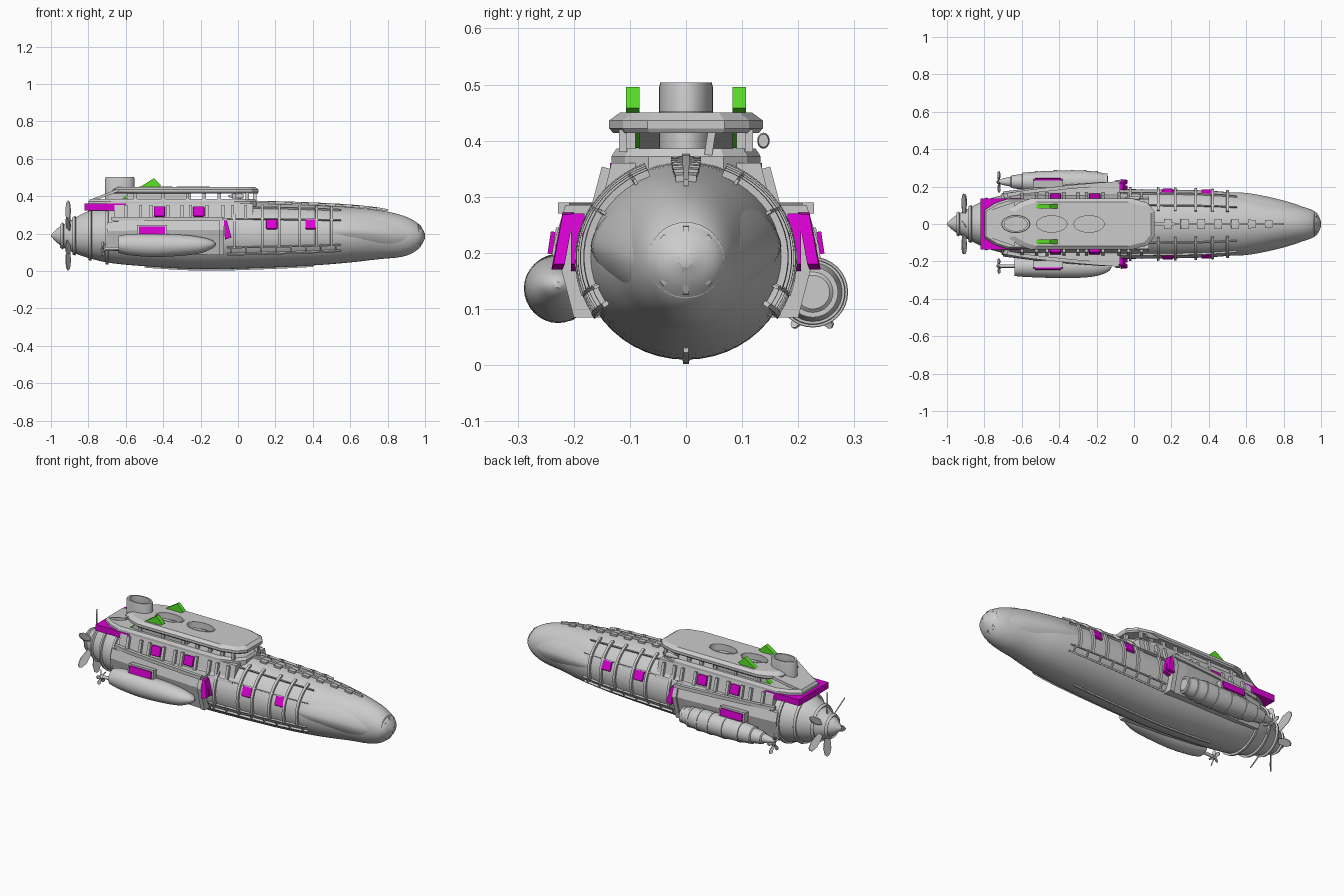
import bpy, bmesh, math
from mathutils import Vector, Matrix

if "Cube" in bpy.data.objects:
    bpy.data.objects.remove(bpy.data.objects["Cube"])

def mat(name, col):
    m = bpy.data.materials.new(name)
    m.diffuse_color = col
    m.use_nodes = True
    m.node_tree.nodes["Principled BSDF"].inputs["Base Color"].default_value = m.diffuse_color
    return m
MAG, GRN = mat("magenta", (0.7, 0.0, 0.65, 1)), mat("green", (0.1, 0.75, 0.02, 1))

def make(name, verts, faces, m=None, smooth=None, bevel=0):
    bm = bmesh.new()
    vs = [bm.verts.new(v) for v in verts]
    for f in faces:
        bm.faces.new([vs[i] for i in f])
    bmesh.ops.recalc_face_normals(bm, faces=bm.faces)
    me = bpy.data.meshes.new(name)
    bm.to_mesh(me); bm.free()
    ob = bpy.data.objects.new(name, me)
    bpy.context.collection.objects.link(ob)
    if m: me.materials.append(m)
    if bevel:
        b = ob.modifiers.new("bevel", 'BEVEL'); b.width = bevel; b.segments = 2
    if smooth:
        bpy.ops.object.select_all(action='DESELECT')
        ob.select_set(True); bpy.context.view_layer.objects.active = ob
        bpy.ops.object.shade_smooth_by_angle(angle=math.radians(smooth))
    return ob

def rings(name, loops, closed=False, **k):
    n, r = len(loops[0]), len(loops)
    F = [[i*n+j, i*n+(j+1) % n, (i+1) % r*n+(j+1) % n, (i+1) % r*n+j]
         for i in range(r if closed else r-1) for j in range(n)]
    if not closed:
        F += [list(range(n)), list(range((r-1)*n, r*n))]
    return make(name, [p for l in loops for p in l], F, **k)

def prism(name, pts, vec, **k):
    a = [Vector(p) for p in pts]
    return rings(name, [a, [p+Vector(vec) for p in a]], **k)

def box(name, c, s, rot=0, **k):
    R = Matrix.Rotation(rot, 3, 'X')
    P = [Vector(c)+R @ Vector((-s[0]/2, a*s[1]/2, b*s[2]/2)) for a, b in ((-1, -1), (1, -1), (1, 1), (-1, 1))]
    return prism(name, P, (s[0], 0, 0), **k)

def resample(secs, k=5):
    out = []
    for i in range(len(secs)-1):
        p = [Vector(secs[max(0, min(len(secs)-1, i+d))]) for d in (-1, 0, 1, 2)]
        for j in range(k):
            t = j/k
            out.append(0.5*(2*p[1]+(p[2]-p[0])*t+(2*p[0]-5*p[1]+4*p[2]-p[3])*t*t+(3*p[1]-p[0]-3*p[2]+p[3])*t**3))
    return out+[Vector(secs[-1])]

def oval(x, y, w, zt, zb, e=1.0, n=48):
    out, c, h = [], (zt+zb)/2, (zt-zb)/2
    for i in range(n):
        a = 2*math.pi*i/n
        C, S = math.cos(a), math.sin(a)
        out.append((x, y+w*math.copysign(abs(C)**e, C), c+h*math.copysign(abs(S)**e, S)))
    return out

# ---- main hull: x, half width, top, bottom
hull_rows = resample([Vector(v).to_4d() if len(v) == 3 else Vector(v) for v in [
    (-1, .004, .194, .186), (-.96, .04, .232, .145), (-.9, .075, .267, .107), (-.8, .125, .32, .07),
    (-.68, .158, .343, .043), (-.5, .175, .355, .026), (-.2, .185, .362, .010), (.1, .185, .362, .016),
    (.4, .178, .353, .03), (.6, .158, .342, .046), (.75, .125, .326, .063), (.87, .1, .3, .075),
    (.94, .08, .27, .1), (.98, .055, .235, .138), (1, .012, .198, .176)]])
rings("hull", [oval(r[0], 0, r[1], r[2], r[3]) for r in hull_rows], smooth=40)

def hull_pt(x, a, off):
    for p, q in zip(hull_rows, hull_rows[1:]):
        if p[0] <= x <= q[0]:
            r = p.lerp(q, (x-p[0])/(q[0]-p[0])); break
    c, h = (r[2]+r[3])/2, (r[2]-r[3])/2
    return (x, (r[1]+off)*math.cos(a), c+(h+off)*math.sin(a))

# raised strip hugging the hull, angles in degrees from the +y side upward
def strip(name, x0, x1, a0, a1, off=.006):
    n = max(1, round(abs(a1-a0)/6)); m = max(1, round((x1-x0)/.03))
    g = [(x0+(x1-x0)*i/m, math.radians(a0+(a1-a0)*j/n)) for i in range(m+1) for j in range(n+1)]
    V = [hull_pt(x, a, off) for x, a in g]
    F = [[i*(n+1)+j, i*(n+1)+j+1, (i+1)*(n+1)+j+1, (i+1)*(n+1)+j] for i in range(m) for j in range(n)]
    ob = make(name, V, F)
    s = ob.modifiers.new("thickness", 'SOLIDIFY'); s.thickness = .012; s.offset = 0
    return ob

# nose fairing with pointed sides
nose = resample([(.46, .17, .335, .09), (.6, .166, .338, .085), (.75, .138, .323, .08),
                 (.87, .104, .296, .08), (.95, .07, .26, .11)])
rings("nose_fairing", [oval(r[0], 0, r[1], r[2], r[3], 1.2) for r in nose], smooth=40)
# nose cap ring and radial ribs
def tube(name, c, prof, n=32, sx=1, axis='X', **k):
    L = []
    for i in range(n):
        a = 2*math.pi*i/n
        L.append([(c[0]+h, c[1]+r*math.cos(a), c[2]+r*math.sin(a)) if axis == 'X' else
                  (c[0]+r*sx*math.cos(a), c[1]+r*math.sin(a), c[2]+h) for r, h in prof])
    return rings(name, L, closed=True, smooth=35, **k)
tube("nose_ring", (.965, 0, .187), [(.055, -.02), (.068, -.02), (.068, .0), (.055, .006)])
for i in range(8):
    a = i*math.pi/4
    R = Matrix.Rotation(a, 3, 'X')
    P = [R @ Vector(p)+Vector((0, 0, .187)) for p in ((.95, -.005, .064), (.975, -.005, .06), (1, -.003, .012), (.95, -.003, .012))]
    prism("nose_rib", P, R @ Vector((0, .01, 0)))

# tail and hull hoops
for x in (-.94, -.875, -.79, -.7):
    strip("tail_hoop", x-.007, x+.007, 0, 360, .005)
for x in (-.02, .13, .22, .33, .42, .5):
    for s in (0, 1):
        strip("side_rib", x-.007, x+.007, *((-20, 68) if not s else (112, 200)))
for s in (0, 1):
    for a in (-20, 30, 58):
        A = 180-a if s else a
        strip("hull_stringer", -.06, .55, A-1, A+1, .004)
    A = 196 if s else -16
    strip("lower_rail", -.06, .55, *((-34, -31) if not s else (211, 214)), .005)
    for i in range(8):
        x = -.04+i*.08
        strip("lower_panel_divider", x, x+.006, *((-32, -18) if not s else (198, 212)), .004)
strip("top_ridge", .1, .8, 88, 92, .008)
strip("keel", -.5, .4, 268.5, 271.5, .002)
for i in range(7):
    strip("ridge_plate", .16+i*.09, .2+i*.09, 82, 98, .006)

# propellers
def propeller(name, c, R, r, n, w):
    for i in range(n):
        M = Matrix.Rotation(2*math.pi*i/n, 3, 'X') @ Matrix.Rotation(.6, 3, 'Z')
        pts = [(w*k, R*f) for k, f in ((-.35, r/R), (-.8, .5), (-1, .75), (-.6, .95), (0, 1), (.6, .95), (1, .75), (.8, .5), (.35, r/R))]
        P = [Vector(c)+M @ Vector((-.003, y, z)) for y, z in pts]
        prism(name+"_blade", P, M @ Vector((.006, 0, 0)))
    rings(name+"_hub", [oval(c[0]+d, c[1], q*r, c[2]+q*r, c[2]-q*r, n=20) for d, q in ((-r*1.2, .1), (-r*.7, .8), (r*.3, 1), (r, 1))], smooth=40)
propeller("main_propeller", (-.908, 0, .19), .186, .04, 6, .022)

# cabin, lower deck and stern block
def outline(x0, x1, w, cx, z):
    return [(x0, -w*.55, z), (x0+cx*.5, -w*.85, z), (x0+cx, -w, z), (x1-cx, -w, z), (x1-cx*.3, -w*.82, z), (x1, -w*.5, z),
            (x1, w*.5, z), (x1-cx*.3, w*.82, z), (x1-cx, w, z), (x0+cx, w, z), (x0+cx*.5, w*.85, z), (x0, w*.55, z)]
prism("cabin", [(-.66, -.16, .25), (-.66, -.133, .36), (-.66, .133, .36), (-.66, .16, .25)], (.74, 0, 0))
rings("lower_deck", [outline(-.8, .1, .133, .12, z) for z in (.32, .372)]+[outline(-.79, .09, .124, .12, .386)])
box("stern_block", (-.71, 0, .342), (.22, .27, .036), m=MAG)

# roof with two oval openings, supports and sloping tail
roof = rings("roof", [outline(-.66, .105, .13, .12, .414), outline(-.67, .11, .137, .12, .422),
                      outline(-.67, .11, .137, .12, .436), outline(-.64, .09, .118, .12, .45)])
cut = rings("roof_cutter", [[(cx+.083*math.cos(a*math.pi/16), .045*math.sin(a*math.pi/16), z) for a in range(32)]
                            for cx in (-.44,) for z in (.4, .48)])
cut2 = cut.copy(); cut2.data = cut.data.copy(); cut2.location.x = .2
bpy.context.collection.objects.link(cut2)
for c in (cut, cut2):
    b = roof.modifiers.new("opening", 'BOOLEAN'); b.object = c; b.solver = 'EXACT'
    c.hide_render = True; c.hide_viewport = True
for x in (-.44, -.24):
    tube("opening_rim", (x, 0, .447), [(.044, 0), (.048, 0), (.048, .005), (.044, .005)], sx=1.85, axis='Z')
prism("roof_tail", [(-.64, -.118, .44), (-.64, .118, .44), (-.78, .07, .386), (-.78, -.07, .386)], (0, 0, -.015))
for s in (-1, 1):
    for x in (-.55, -.4, -.27, -.18, -.1, -.02, .05):
        box("roof_post", (x, s*.112, .40), (.018, .014, .04))
    box("engine_casing", (-.42, s*.1, .398), (.34, .02, .035))
    # slanted green braces
    y = s*.095-.012
    prism("green_brace", [(-.62, y, .387), (-.45, y, .496), (-.41, y, .458), (-.53, y, .387)], (0, .024, 0), m=GRN)
tube("chimney", (-.632, 0, .37), [(.038, .02), (.048, .0), (.048, .125), (.046, .134), (.038, .134)], sx=1.62, axis='Z')
# side horn and lever
rings("horn", [oval(.0+d, .138, r, .4+r*1.3, .4-r*1.3, n=20) for d, r in ((-.05, .004), (-.03, .007), (.01, .011), (.03, .009))], smooth=40)
box("front_lever", (.09, .043, .397), (.02, .014, .045), rot=-.15)

# windows, cabin ribs and side panels on both sides
for s in (-1, 1):
    for x in (-.42, -.21):
        box("cabin_window", (x, s*.149, .318), (.06, .018, .056), s*.28, m=MAG, bevel=.006)
    for x in (.18, .39):
        box("hull_window", (x, s*(.168 if x < .3 else .164), .248), (.06, .026, .056), s*.42, m=MAG, bevel=.006)
    for x in (-.6, -.52, -.465, -.375, -.3, -.255, -.165, -.08, -.03, .04):
        box("cabin_rib", (x, s*.15, .315), (.016, .02, .075), s*.26)
    box("cabin_sill", (-.29, s*.163, .272), (.74, .014, .012), s*.28)

    # sponson that carries the pod, stepped in two layers
    sec = [(.12, .285), (.215, .285), (.235, .22), (.2, .085), (.105, .085)]
    def sp(x, k, dz): return [(x, s*(.0+y*k), .19+(z-.19)*dz) for y, z in sec]
    rings("sponson", [sp(-.7, .74, .75), sp(-.55, .82, .88), sp(-.35, .9, .95), sp(-.16, .96, .98), sp(-.08, .96, 1)])
    rings("sponson_front_frame", [sp(-.1, 1, 1), sp(-.075, 1, 1)])
    L = []
    for x, y in ((-.68, .155), (-.55, .175), (-.35, .197), (-.2, .21), (-.08, .218)):
        L.append([(x, s*(y-.01), .27), (x, s*(y+.01), .27), (x, s*(y+.01), .29), (x, s*(y-.01), .29)])
    rings("sponson_rail", L)
    y = s*.193
    prism("front_panel", [(-.075, y-.012, .27), (-.06, y-.012, .27), (-.035, y-.012, .18), (-.07, y-.012, .168)], (0, .024, 0), m=MAG)
    prism("front_panel_outer", [(-.075, s*.22, .272), (-.058, s*.22, .268), (-.036, s*.236, .18), (-.07, s*.24, .17)], (0, -s*.02, 0), m=MAG)
    box("pod_panel", (-.46, s*.226, .216), (.14, .036, .04), s*.15, m=MAG)
    box("pod_panel_frame", (-.46, s*.218, .216), (.16, .036, .054), s*.15)
    propeller("pod_propeller", (-.722, s*.225, .115), .06 if s > 0 else .042, .012, 5, .01)
    tube("pod_shaft", (-.72, s*.225, .12), [(.004, 0), (.009, 0), (.009, .12), (.004, .12)], n=12)

# near pod: blunt stern, long tapering bow
near = resample([(-.64, .05, .188, .098), (-.58, .055, .197, .085), (-.45, .06, .198, .075), (-.3, .06, .194, .082),
                 (-.2, .05, .182, .095), (-.14, .028, .165, .12), (-.12, .006, .148, .138)])
rings("near_pod", [oval(r[0], -.228, r[1], r[2], r[3], n=32) for r in near], smooth=40)

# far pod: ringed intake at the bow, stepped taper to the stern
far = [(-.73, .008), (-.7, .018), (-.66, .026), (-.655, .034), (-.6, .041), (-.595, .048), (-.5, .056),
       (-.4, .06), (-.28, .06), (-.2, .054), (-.15, .042), (-.14, .03)]
rings("far_pod", [oval(x, .226, r, .13+r, .13-r, n=32) for x, r in far], smooth=30)
for x, r in ((-.33, .062), (-.26, .061), (-.2, .056), (-.15, .044), (-.42, .062), (-.52, .057)):
    tube("far_pod_ring", (x, .226, .13), [(r-.008, -.007), (r+.001, -.007), (r+.001, .007), (r-.008, .007)])
